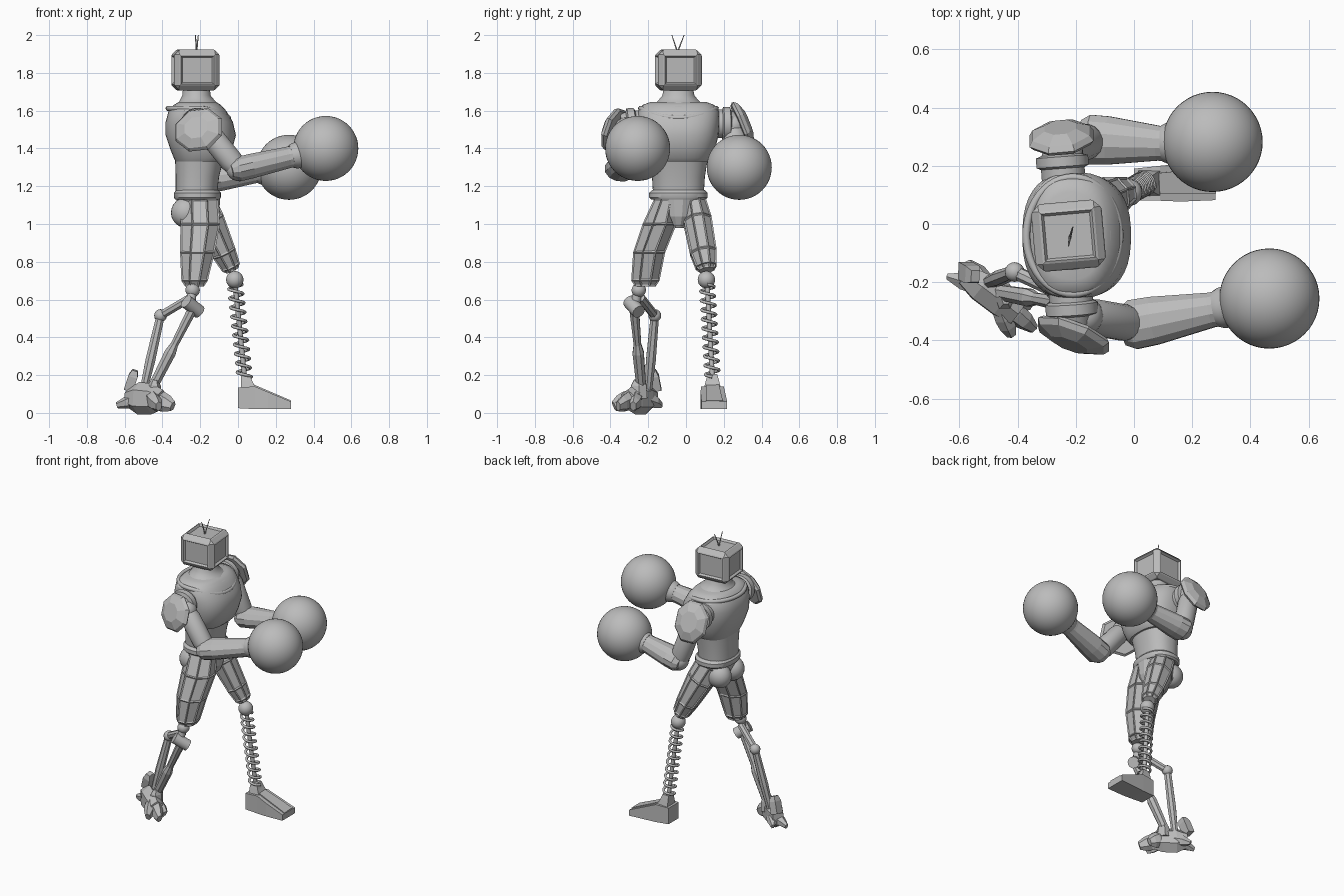
import bpy, bmesh, math
from mathutils import Vector, Matrix

old = bpy.data.objects.get("Cube")
if old:
    bpy.data.objects.remove(old, do_unlink=True)

grey = bpy.data.materials.new("plain_grey")
grey.use_nodes = True
GREY = (0.5, 0.5, 0.5, 1)
grey.diffuse_color = GREY
grey.node_tree.nodes["Principled BSDF"].inputs["Base Color"].default_value = GREY


def finish(name, bm, smooth=True):
    bmesh.ops.recalc_face_normals(bm, faces=bm.faces)
    mesh = bpy.data.meshes.new(name)
    bm.to_mesh(mesh)
    bm.free()
    mesh.materials.append(grey)
    ob = bpy.data.objects.new(name, mesh)
    bpy.context.collection.objects.link(ob)
    if smooth:
        bpy.ops.object.select_all(action='DESELECT')
        ob.select_set(True)
        bpy.context.view_layer.objects.active = ob
        bpy.ops.object.shade_smooth_by_angle(angle=math.radians(35))
    return ob


def tube(name, secs, axis, n=24, power=2.0, smooth=True, panel=0):
    """Loft through sections (x, y, z, side radius, depth radius) facing along axis."""
    d = Vector(axis).normalized()
    ref = Vector((1, 0, 0)) if abs(d.y) > 0.8 else Vector((0, 1, 0))
    u = (ref - d * ref.dot(d)).normalized()
    v = d.cross(u)
    k = 1 / math.cos(math.pi / n)
    bm = bmesh.new()
    rings = []
    for x, y, z, ra, rb in secs:
        ring = []
        for i in range(n):
            a = 2 * math.pi * (i + 0.5) / n
            c, s = math.cos(a), math.sin(a)
            c = math.copysign(abs(c) ** (2 / power), c)
            s = math.copysign(abs(s) ** (2 / power), s)
            ring.append(bm.verts.new(Vector((x, y, z)) + u * c * ra * k + v * s * rb * k))
        rings.append(ring)
    sides = []
    for lo, hi in zip(rings, rings[1:]):
        for i in range(n):
            j = (i + 1) % n
            sides.append(bm.faces.new((lo[i], lo[j], hi[j], hi[i])))
    bm.faces.new(rings[0][::-1])
    bm.faces.new(rings[-1])
    if panel:
        bmesh.ops.recalc_face_normals(bm, faces=bm.faces)
        bmesh.ops.inset_individual(bm, faces=sides, thickness=panel, depth=-panel * 0.5)
    return finish(name, bm, smooth)


def limb(name, a, b, profile, **kw):
    """Straight loft from a to b; profile rows are (fraction, side radius, depth radius)."""
    a, b = Vector(a), Vector(b)
    return tube(name, [(*a.lerp(b, t), ra, rb) for t, ra, rb in profile], b - a, **kw)


def rod(name, a, b, r, r2=None, n=12):
    r2 = r2 or r
    return limb(name, a, b, [(0, r, r), (1, r2, r2)], n=n)


def ball(name, c, r, scale=(1, 1, 1), seg=24):
    bm = bmesh.new()
    bmesh.ops.create_uvsphere(bm, u_segments=seg, v_segments=seg // 2, radius=r)
    bmesh.ops.transform(bm, matrix=Matrix.Translation(c) @ Matrix.Diagonal((*scale, 1)), verts=bm.verts)
    return finish(name, bm)


def curve(name, pts, r, cyclic=False):
    cu = bpy.data.curves.new(name, 'CURVE')
    cu.dimensions = '3D'
    cu.bevel_depth, cu.bevel_resolution = r, 2
    sp = cu.splines.new('POLY')
    sp.points.add(len(pts) - 1)
    for p, co in zip(sp.points, pts):
        p.co = (*co, 1)
    sp.use_cyclic_u = cyclic
    cu.materials.append(grey)
    bpy.context.collection.objects.link(bpy.data.objects.new(name, cu))


# Head: bevelled box with inset screen and side panels
bm = bmesh.new()
bmesh.ops.create_cube(bm, size=1)
bmesh.ops.scale(bm, vec=(0.235, 0.225, 0.21), verts=bm.verts)
bmesh.ops.bevel(bm, geom=bm.edges[:], offset=0.022, segments=1, affect='EDGES')
big = sorted(bm.faces, key=lambda f: -f.calc_area())[:6]
bmesh.ops.inset_individual(bm, faces=big, thickness=0.012, depth=0.004)
bmesh.ops.inset_individual(bm, faces=big, thickness=0.012, depth=-0.014)
bmesh.ops.transform(bm, matrix=Matrix.Translation((-0.225, -0.04, 1.815)) @ Matrix.Rotation(math.radians(5), 4, 'Z'),
                    verts=bm.verts)
finish("head", bm, smooth=False)
rod("antenna_right", (-0.22, -0.045, 1.91), (-0.225, -0.075, 2.0), 0.004, 0.002, 6)
rod("antenna_left", (-0.22, -0.045, 1.91), (-0.21, -0.01, 2.0), 0.004, 0.002, 6)

# Torso: neck, chest, abdomen, belt and pelvis
UP = (0, 0, 1)


def body(name, rows, power):
    return tube(name, [(x, -0.04, z, ry, rx) for z, x, ry, rx in rows], UP, n=40, power=power)


body("neck", [(1.62, -0.21, 0.16, 0.13), (1.65, -0.215, 0.11, 0.095), (1.68, -0.22, 0.085, 0.075),
              (1.73, -0.22, 0.075, 0.07)], 2)
body("chest", [(1.33, -0.20, 0.16, 0.13), (1.35, -0.195, 0.175, 0.145), (1.4, -0.195, 0.195, 0.165),
               (1.47, -0.197, 0.212, 0.186), (1.54, -0.205, 0.217, 0.178), (1.6, -0.215, 0.213, 0.152),
               (1.63, -0.215, 0.19, 0.125), (1.645, -0.215, 0.15, 0.1)], 2.5)
body("abdomen", [(1.17, -0.22, 0.135, 0.11), (1.25, -0.215, 0.14, 0.115), (1.345, -0.205, 0.155, 0.128)], 2.3)
body("belt", [(1.13, -0.215, 0.145, 0.118), (1.14, -0.215, 0.155, 0.124), (1.165, -0.215, 0.155, 0.124),
              (1.18, -0.215, 0.138, 0.112)], 2.3)
body("pelvis", [(0.98, -0.21, 0.035, 0.05), (1.05, -0.21, 0.075, 0.09), (1.14, -0.215, 0.14, 0.115)], 2.3)
tube("crotch_plate", [(-0.14, -0.04, 0.99, 0.025, 0.02), (-0.125, -0.04, 1.04, 0.045, 0.025),
                      (-0.12, -0.04, 1.13, 0.06, 0.025)], UP, n=8, smooth=False)
ring = []
for i in range(48):
    a = 2 * math.pi * i / 48
    c = math.cos(a)
    ring.append((-0.21 + 0.16 * c, -0.04 + 0.2 * math.sin(a), 1.612 - 0.05 * max(c, 0) ** 2))
curve("collar", ring, 0.014, True)
for side, y in (("right", -0.11), ("left", 0.03)):
    ball("hip_" + side, (-0.275, y, 1.06), 0.08, (1, 0.9, 1))

# Arms: shoulder joint, pad, upper arm, forearm, cuff and round glove
arms = {
    "left": dict(root=(-0.24, 0.13, 1.53), joint=(-0.25, 0.265, 1.53), pad=(-0.25, 0.3, 1.525),
                 normal=(-0.1, 0.93, 0.37), size=(0.11, 0.13), top=(-0.24, 0.25, 1.52),
                 elbow=(-0.15, 0.29, 1.23), wrist=(0.13, 0.275, 1.28), glove=(0.27, 0.282, 1.30)),
    "right": dict(root=(-0.22, -0.2, 1.53), joint=(-0.21, -0.345, 1.52), pad=(-0.21, -0.385, 1.5),
                  normal=(-0.34, -0.87, 0.3), size=(0.13, 0.115), top=(-0.17, -0.315, 1.5),
                  elbow=(0.0, -0.345, 1.29), wrist=(0.32, -0.285, 1.365), glove=(0.465, -0.256, 1.40)),
}
for side, p in arms.items():
    limb("shoulder_" + side, p["root"], p["joint"],
         [(0, 0.075, 0.075), (0.45, 0.075, 0.075), (0.5, 0.09, 0.09), (0.75, 0.09, 0.09), (0.8, 0.07, 0.07), (1, 0.06, 0.06)])
    n, c, (w, h) = Vector(p["normal"]).normalized(), Vector(p["pad"]), p["size"]
    limb("shoulder_pad_" + side, c - n * 0.02, c + n * 0.035,
         [(0, w * 0.9, h * 0.9), (0.25, w, h), (0.6, w * 0.9, h * 0.9), (1, w * 0.5, h * 0.5)], n=8, smooth=False)
    ball("shoulder_ball_" + side, p["top"], 0.065)
    limb("upper_arm_" + side, p["top"], p["elbow"],
         [(0, 0.05, 0.05), (0.2, 0.062, 0.062), (0.8, 0.062, 0.062), (1, 0.05, 0.05)], n=16)
    ball("elbow_" + side, p["elbow"], 0.062)
    e, wr = Vector(p["elbow"]), Vector(p["wrist"])
    limb("forearm_" + side, e - (wr - e) * 0.12, wr,
         [(0, 0.065, 0.04), (0.1, 0.085, 0.065), (0.3, 0.083, 0.065), (0.85, 0.06, 0.057), (1, 0.06, 0.057)],
         n=12, smooth=False)
    limb("cuff_" + side, wr - (wr - e) * 0.12, p["glove"],
         [(0, 0.062, 0.06), (0.1, 0.07, 0.068), (0.3, 0.074, 0.072), (1, 0.11, 0.11)])
    ball("glove_" + side, p["glove"], 0.172, seg=48)

# Right leg: panelled thigh, knee joint, twin struts
tube("thigh_right", [(-0.23, -0.215, 0.67, 0.055, 0.05), (-0.23, -0.215, 0.70, 0.075, 0.07),
                     (-0.215, -0.195, 0.85, 0.085, 0.092), (-0.2, -0.14, 1.0, 0.09, 0.105),
                     (-0.205, -0.105, 1.13, 0.065, 0.1)], UP, n=8, smooth=False, panel=0.01)
ball("knee_right", (-0.24, -0.25, 0.65), 0.038)
rod("knee_link", (-0.24, -0.25, 0.68), (-0.25, -0.27, 0.56), 0.024)
rod("knee_barrel", (-0.275, -0.3, 0.59), (-0.205, -0.25, 0.535), 0.036, n=16)
limb("front_strut", (-0.235, -0.275, 0.56), (-0.46, -0.235, 0.12),
     [(0, 0.026, 0.026), (0.45, 0.02, 0.02), (0.55, 0.03, 0.03), (1, 0.025, 0.025)], n=8, smooth=False)
rod("upper_rear_link", (-0.25, -0.24, 0.61), (-0.41, -0.165, 0.515), 0.022, n=8)
ball("rear_joint", (-0.41, -0.165, 0.515), 0.034, seg=16)
limb("rear_strut", (-0.41, -0.165, 0.515), (-0.5, -0.2, 0.12),
     [(0, 0.022, 0.022), (0.6, 0.026, 0.026), (1, 0.02, 0.02)], n=8, smooth=False)

# Right foot: clawed, turned outward
limb("foot_core", (-0.58, -0.175, 0.08), (-0.4, -0.31, 0.07),
     [(0, 0.035, 0.045), (0.3, 0.05, 0.075), (0.7, 0.05, 0.07), (1, 0.04, 0.045)], n=6, smooth=False)
for i, (tx, ty) in enumerate(((-0.345, -0.36), (-0.42, -0.38), (-0.36, -0.28))):
    limb("toe_%d" % (i + 1), (-0.47, -0.255, 0.09), (tx, ty, 0.035),
         [(0, 0.028, 0.04), (0.5, 0.032, 0.045), (0.75, 0.028, 0.04), (1, 0.015, 0.024)], n=6, smooth=False)
for i, (tx, ty) in enumerate(((-0.64, -0.18), (-0.57, -0.13))):
    limb("heel_spur_%d" % (i + 1), (-0.5, -0.22, 0.08), (tx, ty, 0.04),
         [(0, 0.03, 0.04), (0.6, 0.03, 0.03), (1, 0.01, 0.015)], n=6, smooth=False)
limb("heel_guard", (-0.58, -0.16, 0.12), (-0.545, -0.18, 0.225),
     [(0, 0.03, 0.025), (0.7, 0.03, 0.025), (1, 0.02, 0.015)], n=4, smooth=False)
limb("ankle_guard", (-0.45, -0.25, 0.08), (-0.44, -0.25, 0.175),
     [(0, 0.045, 0.04), (0.7, 0.04, 0.03), (1, 0.025, 0.015)], n=6, smooth=False)

# Left leg: panelled thigh, knee ball, coil spring shin
limb("thigh_left", (-0.21, 0.04, 1.13), (-0.03, 0.11, 0.755),
     [(0, 0.06, 0.085), (0.3, 0.075, 0.085), (0.75, 0.07, 0.065), (0.95, 0.055, 0.052), (1, 0.04, 0.035)],
     n=8, smooth=False, panel=0.01)
ball("knee_left", (-0.017, 0.108, 0.705), 0.046)
top, low = Vector((-0.015, 0.112, 0.68)), Vector((0.035, 0.14, 0.19))
rod("spring_rod", top, low, 0.013)
coil = []
for i in range(161):
    a = 2 * math.pi * 10 * i / 160
    coil.append(top.lerp(low, i / 160) + Vector((math.cos(a), math.sin(a), 0)) * 0.037)
curve("spring", coil, 0.008)

# Left foot: wedge boot
tube("ankle_left", [(0.06, 0.14, 0.11, 0.05, 0.045), (0.045, 0.14, 0.17, 0.035, 0.03),
                    (0.04, 0.14, 0.205, 0.025, 0.022)], UP, n=4, smooth=False)
tube("foot_left", [(0.0, 0.135, 0.08, 0.055, 0.055), (0.09, 0.14, 0.08, 0.06, 0.06),
                   (0.16, 0.142, 0.065, 0.065, 0.045), (0.28, 0.15, 0.04, 0.068, 0.02)],
     (1, 0, 0), n=4, smooth=False)
limb("foot_ridge", (0.08, 0.14, 0.13), (0.275, 0.15, 0.055), [(0, 0.035, 0.02), (1, 0.045, 0.012)], n=4, smooth=False)
